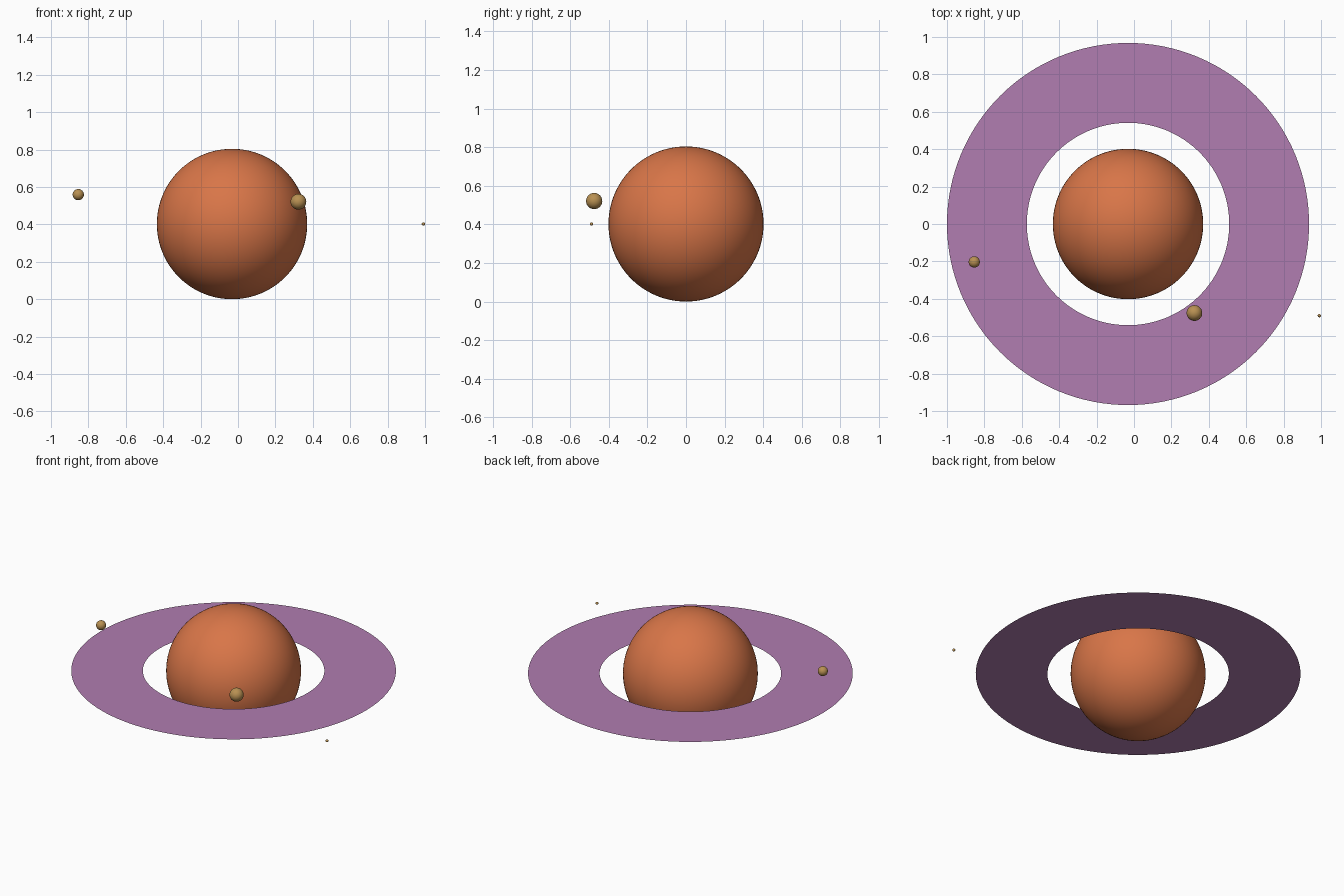
import bpy, bmesh

if "Cube" in bpy.data.objects:
    bpy.data.objects.remove(bpy.data.objects["Cube"])

CX, CZ = -0.032, 0.402   # planet centre


def material(name, rgb):
    m = bpy.data.materials.new(name)
    m.diffuse_color = (*rgb, 1)
    m.use_nodes = True
    m.node_tree.nodes["Principled BSDF"].inputs["Base Color"].default_value = m.diffuse_color
    return m


def add_object(name, bm, mat, loc):
    mesh = bpy.data.meshes.new(name)
    bm.to_mesh(mesh)
    bm.free()
    mesh.materials.append(mat)
    mesh.shade_smooth()
    ob = bpy.data.objects.new(name, mesh)
    ob.location = loc
    bpy.context.collection.objects.link(ob)
    return ob


def sphere(name, loc, radius, mat, segments=32):
    bm = bmesh.new()
    bmesh.ops.create_uvsphere(bm, u_segments=segments, v_segments=segments // 2, radius=radius)
    return add_object(name, bm, mat, loc)


def flat_ring(name, loc, inner, outer, mat, segments=128):
    bm = bmesh.new()
    for r in (inner, outer):
        bmesh.ops.create_circle(bm, segments=segments, radius=r)
    bmesh.ops.bridge_loops(bm, edges=bm.edges[:])
    for f in bm.faces:
        f.normal_update()
        if f.normal.z < 0:
            f.normal_flip()
    return add_object(name, bm, mat, loc)


orange = material("burnt orange", (0.69, 0.18, 0.065))
purple = material("dusty purple", (0.44, 0.205, 0.44))
tan = material("tan", (0.48, 0.28, 0.085))

# Planet and its paper-thin ring
sphere("planet", (CX, 0, CZ), 0.402, orange, 96)
flat_ring("ring", (CX, 0, CZ), 0.541, 0.968, purple)

# Moons: left, right and the tiny outer one
sphere("left_moon", (-0.854, -0.203, 0.559), 0.030, tan)
sphere("right_moon", (0.323, -0.476, 0.521), 0.042, tan)
sphere("outer_moon", (0.991, -0.490, 0.402), 0.009, tan, 16)
